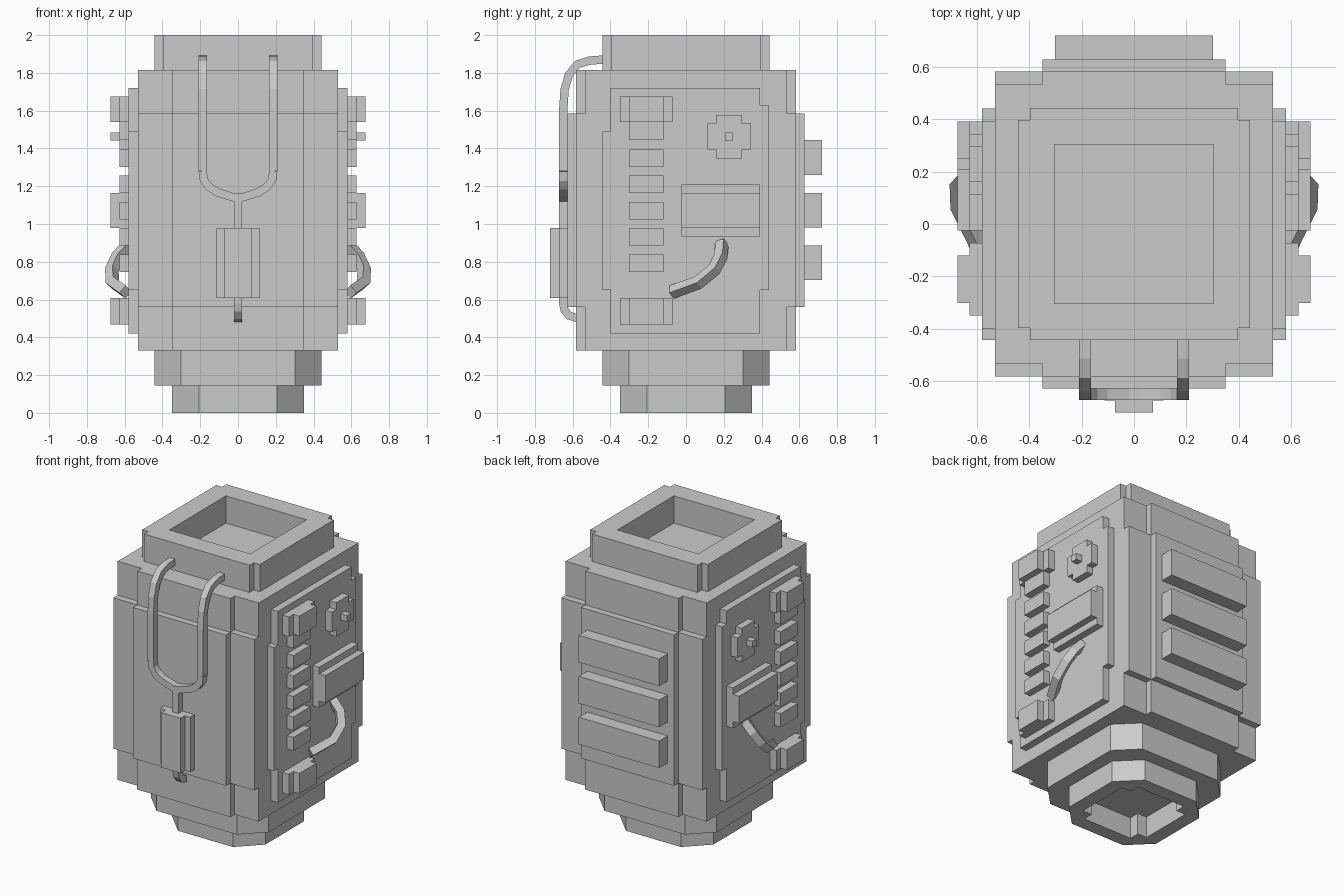
import bpy, bmesh
from mathutils import Vector

cube = bpy.data.objects.get("Cube")
if cube:
    bpy.data.objects.remove(cube, do_unlink=True)

grey = bpy.data.materials.new("plain_grey")
grey.use_nodes = True
COLOUR = (0.6, 0.6, 0.6, 1)
grey.diffuse_color = COLOUR
grey.node_tree.nodes["Principled BSDF"].inputs["Base Color"].default_value = COLOUR


def finish(name, bm, mirror=False):
    bmesh.ops.recalc_face_normals(bm, faces=bm.faces)
    mesh = bpy.data.meshes.new(name)
    bm.to_mesh(mesh)
    bm.free()
    mesh.materials.append(grey)
    ob = bpy.data.objects.new(name, mesh)
    bpy.context.collection.objects.link(ob)
    if mirror:
        ob.modifiers.new("mirror", 'MIRROR')
    return ob


def prism(name, outline, a, b, axis='z', mirror=False):
    """Extrude a 2D outline from a to b along z (outline x, y) or x (outline y, z)."""
    bm = bmesh.new()
    place = (lambda p, h: (p[0], p[1], h)) if axis == 'z' else (lambda p, h: (h, p[0], p[1]))
    face = bm.faces.new([bm.verts.new(place(p, a)) for p in outline])
    out = bmesh.ops.extrude_face_region(bm, geom=[face])
    shift = Vector(place((0, 0), b - a))
    bmesh.ops.translate(bm, vec=shift, verts=[g for g in out["geom"] if isinstance(g, bmesh.types.BMVert)])
    return finish(name, bm, mirror)


def box(name, x, y, z, mirror=False):
    pts = [(x[0], y[0]), (x[1], y[0]), (x[1], y[1]), (x[0], y[1])]
    return prism(name, pts, z[0], z[1], 'z', mirror)


def stepped(half, notch, cy=0, cz=0):
    """Square outline with a square notch out of each corner."""
    s = half - notch
    quarter = [(half, -s), (half, s), (s, s)]
    pts = []
    for _ in range(4):
        pts += quarter
        quarter = [(-q, p) for p, q in quarter]
    return [(p + cy, q + cz) for p, q in pts]


def octagon(half, flat):
    pts, pair = [], [(half, -flat), (half, flat)]
    for _ in range(4):
        pts += pair
        pair = [(-q, p) for p, q in pair]
    return pts


def cut(ob, cutter):
    mod = ob.modifiers.new("hole", 'BOOLEAN')
    mod.object = cutter
    mod.solver = 'EXACT'
    bpy.context.view_layer.objects.active = ob
    bpy.ops.object.modifier_apply(modifier=mod.name)
    bpy.data.objects.remove(cutter, do_unlink=True)


def sweep(name, path, side, w, mirror=False):
    """Square bar of half width w along a path, one side facing a fixed direction."""
    path = [Vector(p) for p in path]
    side = Vector(side).normalized()
    bm = bmesh.new()
    rings = []
    for i, p in enumerate(path):
        t1 = (p - path[max(i - 1, 0)]).normalized()
        t2 = (path[min(i + 1, len(path) - 1)] - p).normalized()
        n = (t1 + t2).cross(side).normalized()
        rings.append([bm.verts.new(p + side * a * w + n * b * w)
                      for a, b in ((1, 1), (1, -1), (-1, -1), (-1, 1))])
    for r, s in zip(rings, rings[1:]):
        for k in range(4):
            j = (k + 1) % 4
            bm.faces.new((r[k], r[j], s[j], s[k]))
    bm.faces.new(rings[0])
    bm.faces.new(rings[-1])
    return finish(name, bm, mirror)


# main body with stepped front and back plates
full, mid = (0.33, 1.815), (0.56, 1.585)
box("body_core", (-.53, .53), (-.535, .535), full)
for name, s in (("front", -1), ("back", 1)):
    box(name + "_tall_plate", (-.35, .35), sorted((s * .535, s * .582)), full)
    box(name + "_wide_plate", (-.53, .53), sorted((s * .535, s * .582)), mid)
    box(name + "_outer_plate", (-.35, .35), sorted((s * .582, s * .628)), mid)

# open neck on top
neck = prism("neck", stepped(.442, .045), 1.815, 2.0)
cut(neck, box("neck_cutter", (-.303, .303), (-.303, .303), (1.7, 2.1)))

# octagonal base and hollow foot
prism("base", octagon(.442, .302), .145, .33)
foot = prism("foot", octagon(.35, .206), 0, .145)
cut(foot, prism("foot_cutter", stepped(.255, .07), -.1, .2))

# back bars
for z in (.795, 1.073, 1.352):
    box("back_bar", (-.302, .302), (.628, .72), (z - .092, z + .092))

# side panels
IN, LOW, HIGH = .58, .628, .674
prism("side_panel", [(-.4, .42), (.392, .42), (.392, .65), (.44, .65), (.44, 1.63), (.392, 1.63),
                     (.392, 1.72), (-.4, 1.72), (-.4, 1.49), (-.442, 1.49), (-.442, .65), (-.4, .65)],
      .53, IN, 'x', True)

# column of studs between two end blocks
for i in range(5):
    z = .793 + i * .139
    box("side_stud", (IN, LOW), (-.302, -.12), (z - .046, z + .046), True)
for name, lo, hi in (("upper", 1.54, 1.675), ("lower", .468, .607)):
    box(name + "_block_base", (IN, LOW), (-.35, -.072), (lo, hi), True)
    box(name + "_block_top", (LOW, HIGH), (-.302, -.12), (lo, hi), True)
box("upper_block_tab", (IN, LOW), (-.302, -.12), (1.445, 1.54), True)

# dial with a centre knob
prism("dial", stepped(.115, .047, .228, 1.463), IN, LOW, 'x', True)
box("dial_knob", (LOW, HIGH), (.206, .25), (1.442, 1.485), True)

# side box and the bowed hose beneath it
box("side_box_base", (IN, LOW), (-.025, .392), (.935, 1.21), True)
box("side_box_top", (LOW, HIGH), (-.025, .392), (.98, 1.165), True)
hose = [(.57, .19, .9), (.635, .185, .83), (.668, .15, .76), (.665, .065, .69), (.595, -.075, .64)]
chord = Vector(hose[-1]) - Vector(hose[0])
bow = Vector(hose[2]) - Vector(hose[0])
sweep("side_hose", hose, chord.cross(bow), .026, True)

# forked front pipe
Y, X, W = -.65, .187, .022
sweep("pipe_arm", [(X, -.42, 1.872), (X, -.51, 1.865), (X, -.575, 1.845), (X, -.62, 1.79),
                   (X, -.643, 1.71), (X, Y, 1.6), (X, Y, 1.28)], (1, 0, 0), W, True)
half = [(X, 1.28), (.181, 1.235), (.155, 1.198), (.11, 1.168), (.02, 1.14)]
bend = half + [(-x, z) for x, z in reversed(half)]
sweep("pipe_fork", [(x, Y, z) for x, z in bend], (0, 1, 0), W)
box("pipe_stem", (-W, W), (Y - W, Y + W), (.97, 1.14))

# front box with its tail pipe
box("front_box_base", (-.113, .113), (-.673, -.628), (.607, .98))
box("front_box_top", (-.073, .073), (-.72, -.673), (.607, .98))
sweep("tail_pipe", [(0, Y, .62), (0, Y, .58), (0, -.643, .545), (0, -.62, .515), (0, -.57, .5)],
      (1, 0, 0), W)
